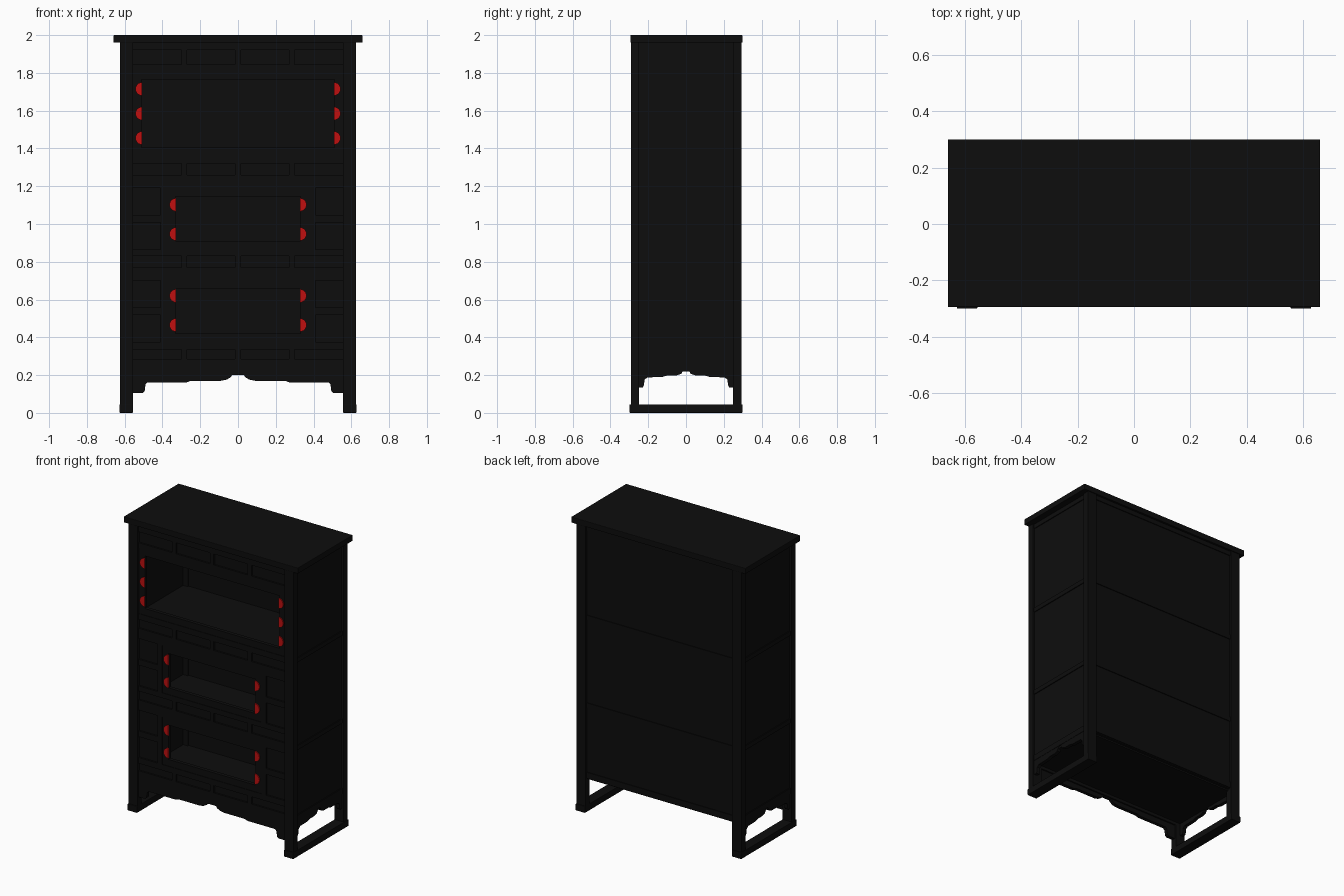
import bpy, bmesh, math

cube = bpy.data.objects.get("Cube")
if cube:
    bpy.data.objects.remove(cube, do_unlink=True)


def material(name, rgb):
    m = bpy.data.materials.new(name)
    m.use_nodes = True
    m.diffuse_color = (*rgb, 1)
    m.node_tree.nodes["Principled BSDF"].inputs["Base Color"].default_value = (*rgb, 1)
    return m


BLACK = material("black_lacquer", (0.004, 0.004, 0.004))
RED = material("red_hinge", (0.52, 0.005, 0.005))


def finish(name, bm, mat):
    bmesh.ops.recalc_face_normals(bm, faces=bm.faces)
    me = bpy.data.meshes.new(name)
    bm.to_mesh(me)
    bm.free()
    me.materials.append(mat)
    ob = bpy.data.objects.new(name, me)
    bpy.context.scene.collection.objects.link(ob)
    return ob


def boxes(name, specs, mirror=False, bevel=0):
    """Boxes from (x0, x1, y0, y1, z0, z1), optionally repeated across x = 0."""
    bm = bmesh.new()
    if mirror:
        specs = specs + [(-s[1], -s[0], *s[2:]) for s in specs]
    for x0, x1, y0, y1, z0, z1 in specs:
        verts = bmesh.ops.create_cube(bm, size=1)["verts"]
        for v in verts:
            v.co = (x0 if v.co.x < 0 else x1, y0 if v.co.y < 0 else y1, z0 if v.co.z < 0 else z1)
    ob = finish(name, bm, BLACK)
    if bevel:
        mod = ob.modifiers.new("soft_edge", "BEVEL")
        mod.width = bevel
        mod.segments = 2
    return ob


def prism(name, outlines, place, t0, t1, mat):
    """Extrude flat outlines between depths t0 and t1; place maps (u, z, t) to a point."""
    bm = bmesh.new()
    for pts in outlines:
        a = [bm.verts.new(place(u, z, t0)) for u, z in pts]
        b = [bm.verts.new(place(u, z, t1)) for u, z in pts]
        bm.faces.new(a)
        bm.faces.new(b)
        for i in range(len(pts)):
            j = (i + 1) % len(pts)
            bm.faces.new((a[i], a[j], b[j], b[i]))
    return finish(name, bm, mat)


FACE, BACKING = -0.284, -0.272

# Top, posts and side runners
boxes("top_board", [(-0.66, 0.66, -0.295, 0.30, 1.96, 2.0)], bevel=0.004)
boxes("posts", [(0.555, 0.625, -0.292, -0.25, 0.04, 1.96),
                (0.555, 0.625, 0.25, 0.294, 0.04, 1.96)], mirror=True)
boxes("side_runners", [(0.555, 0.628, -0.30, 0.30, 0, 0.045)], mirror=True, bevel=0.004)

# Recessed side and back panels with rails
boxes("side_panels", [(0.59, 0.61, -0.25, 0.25, 0.22, 1.96)], mirror=True)
rail_bands = [(0.235, 0.275), (0.72, 0.75), (1.32, 1.35), (1.93, 1.96)]
boxes("side_rails", [(0.60, 0.616, -0.25, 0.25, a, b) for a, b in rail_bands], mirror=True)
boxes("back_panel", [(-0.555, 0.555, 0.26, 0.28, 0.23, 1.96)])
boxes("back_rails", [(-0.555, 0.555, 0.27, 0.286, a, b) for a, b in rail_bands])

# Inner floors
boxes("shelves", [(-0.595, 0.595, -0.27, 0.265, z - 0.03, z) for z in (0.25, 0.73, 1.34)])

# Front lattice: rows of four panels between long rails
rows = [(0.285, 0.335), (0.77, 0.83), (1.26, 1.32), (1.845, 1.92)]
rails = [(0.20, 0.285), (0.335, 0.375), (0.70, 0.77), (0.83, 0.865),
         (1.19, 1.26), (1.32, 1.36), (1.81, 1.845), (1.92, 1.96)]
boxes("front_rails", [(-0.555, 0.555, FACE, -0.25, a, b) for a, b in rails])
boxes("row_dividers", [(x - 0.015, x + 0.015, FACE, -0.255, a, b)
                       for a, b in rows for x in (-0.285, 0, 0.285)])
boxes("row_panels", [(-0.555, 0.555, BACKING, -0.255, a, b) for a, b in rows])

# Side cells beside the two lower openings
bays = [(0.375, 0.70), (0.865, 1.19)]
boxes("bay_stiles", [(0.375, 0.41, FACE, -0.25, a, b) for a, b in bays], mirror=True)
boxes("bay_panels", [(0.41, 0.555, BACKING, -0.255, a, b) for a, b in bays], mirror=True)
boxes("bay_rails", [(0.41, 0.555, FACE, -0.255, (a + b) / 2 - 0.02, (a + b) / 2 + 0.02)
                    for a, b in bays], mirror=True)

# Open door frames and their half-round hinges
W, DOOR = 0.045, -0.28
frames, hinges = [], []
for half, z0, z1, heights in ((0.555, 1.36, 1.81, (1.455, 1.585, 1.715)),
                              (0.375, 0.865, 1.19, (0.947, 1.102)),
                              (0.375, 0.375, 0.70, (0.465, 0.62))):
    inner = half - W
    frames += [(-half, half, DOOR, -0.255, z0, z0 + W), (-half, half, DOOR, -0.255, z1 - W, z1)]
    frames += [(a, b, DOOR, -0.255, z0 + W, z1 - W) for a, b in ((-half, -inner), (inner, half))]
    for side in (-1, 1):
        for z in heights:
            arc = [math.pi * (k / 16 - 0.5) for k in range(17)]
            hinges.append([(side * (inner - 0.002 + 0.035 * math.cos(t)), z + 0.035 * math.sin(t))
                           for t in arc])
boxes("door_frames", frames)
prism("hinges", hinges, lambda u, z, t: (u, t, z), -0.288, -0.28, RED)


# Scalloped aprons, each drawn as a half outline and mirrored
def apron(half, top):
    lower = [(-u, z) for u, z in half] + [(u, z) for u, z in reversed(half) if u > 0]
    edge = half[0][0]
    return [lower + [(edge, top), (-edge, top)]]


front_half = [(0.555, 0.105), (0.505, 0.105), (0.494, 0.115), (0.49, 0.15), (0.478, 0.162),
              (0.27, 0.162), (0.25, 0.17), (0.09, 0.17), (0.06, 0.176), (0.04, 0.188),
              (0.027, 0.205), (0.01, 0.211), (0, 0.211)]
side_half = [(0.25, 0.135), (0.228, 0.135), (0.222, 0.15), (0.22, 0.175), (0.205, 0.188),
             (0.125, 0.19), (0.10, 0.198), (0.05, 0.198), (0.025, 0.207),
             (0.014, 0.225), (0.008, 0.242), (0, 0.242)]
prism("front_apron", apron(front_half, 0.24), lambda u, z, t: (u, t, z), FACE, -0.26, BLACK)
for side, label in ((1, "left"), (-1, "right")):
    prism(label + "_apron", apron(side_half, 0.265),
          lambda u, z, t, s=side: (s * t, u, z), 0.59, 0.614, BLACK)
